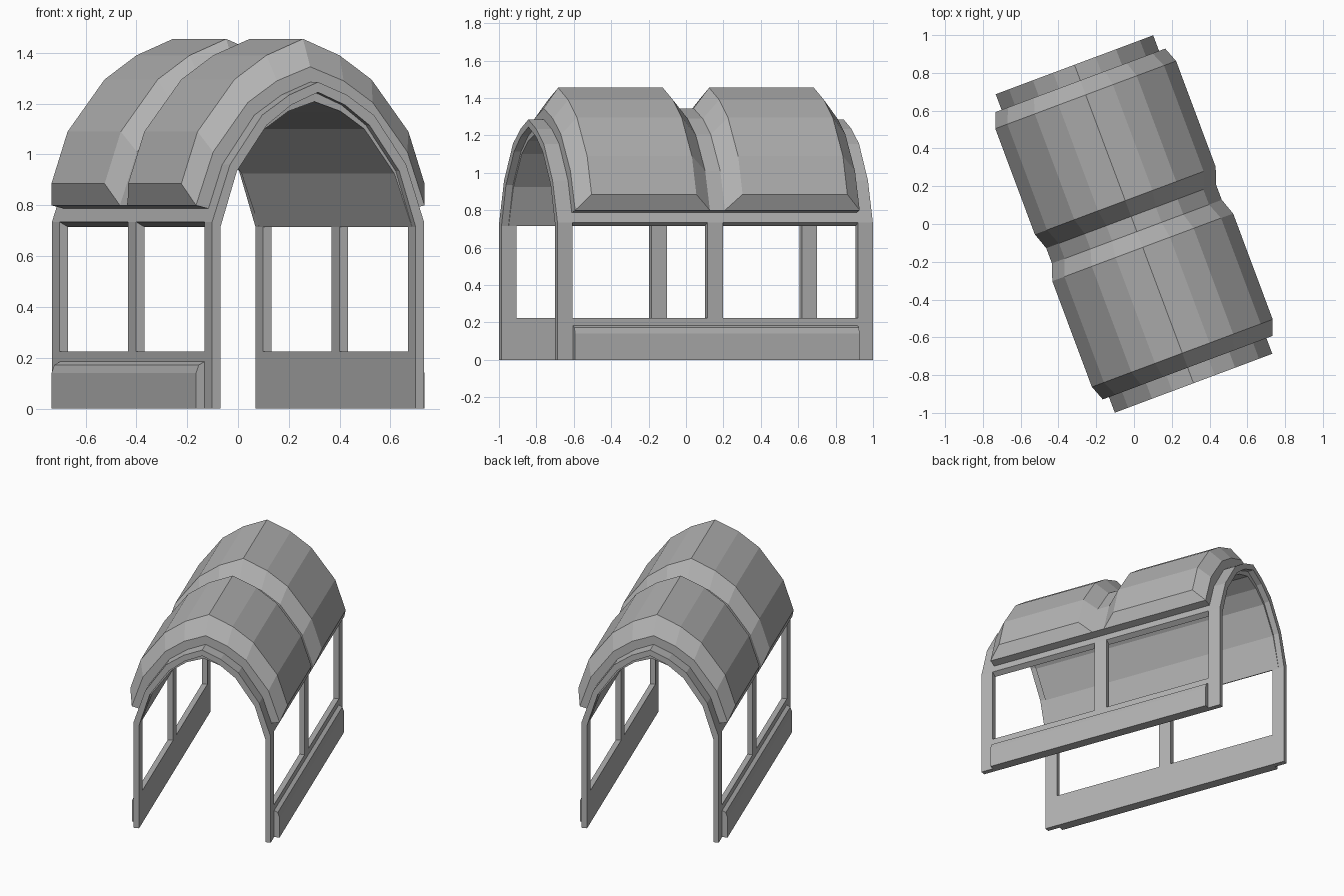
import bpy, bmesh, math

cube = bpy.data.objects.get("Cube")
if cube:
    bpy.data.objects.remove(cube, do_unlink=True)

TURN = math.radians(20.5)   # the whole model is turned about z
END, INSET = 0.9, 0.812     # half length of shell and of cladding

grey = bpy.data.materials.new("plain grey")
grey.use_nodes = True
colour = (0.45, 0.45, 0.45, 1)
grey.diffuse_color = colour
grey.node_tree.nodes["Principled BSDF"].inputs["Base Color"].default_value = colour


def finish(name, bm):
    bmesh.ops.remove_doubles(bm, verts=bm.verts, dist=0.0005)
    bmesh.ops.recalc_face_normals(bm, faces=bm.faces)
    mesh = bpy.data.meshes.new(name)
    bm.to_mesh(mesh)
    bm.free()
    mesh.materials.append(grey)
    obj = bpy.data.objects.new(name, mesh)
    obj.rotation_euler.z = TURN
    bpy.context.collection.objects.link(obj)
    return obj


def mirrored(half):
    """Half profile from base to ridge, completed to a full arch."""
    return [(-x, z) for x, z in half] + [p for p in reversed(half[:-1])]


def arch_loft(name, stations):
    """Loft closed arch rings; each station is (y, outer half, inner half)."""
    bm = bmesh.new()
    rings = []
    for y, outer, inner in stations:
        ring = mirrored(outer) + mirrored(inner)[::-1]
        rings.append([bm.verts.new((x, y, z)) for x, z in ring])
    n = len(rings[0])
    for a, b in zip(rings, rings[1:]):
        for i in range(n):
            j = (i + 1) % n
            bm.faces.new((a[i], a[j], b[j], b[i]))
    for ring in (rings[0], rings[-1]):
        for i in range(n // 2 - 1):
            bm.faces.new((ring[i], ring[i + 1], ring[n - 2 - i], ring[n - 1 - i]))
    return finish(name, bm)


def prism(name, profile, y0, y1):
    """Extrude an x-z profile along y."""
    bm = bmesh.new()
    face = bm.faces.new([bm.verts.new((x, y0, z)) for x, z in profile])
    out = bmesh.ops.extrude_face_region(bm, geom=[face])
    moved = [v for v in out["geom"] if isinstance(v, bmesh.types.BMVert)]
    bmesh.ops.translate(bm, verts=moved, vec=(0, y1 - y0, 0))
    return finish(name, bm)


# Half profiles, base to ridge
shell_out = [(0.445, 0.735), (0.37, 0.96), (0.235, 1.155), (0.12, 1.235), (0, 1.285)]
rim_in = [(0.41, 0.715), (0.341, 0.935), (0.216, 1.115), (0.113, 1.195), (0, 1.245)]
lining_in = [(0.41, 0.715), (0.336, 0.925), (0.21, 1.1), (0.11, 1.17), (0, 1.208)]
clad_high = [(0.48, 0.8), (0.511, 0.885), (0.443, 1.09), (0.288, 1.295), (0.154, 1.39), (0, 1.455)]
clad_low = [(0.48, 0.8), (0.48, 0.8), (0.408, 1.01), (0.262, 1.205), (0.14, 1.29), (0, 1.345)]
clad_in = [(0.428, 0.787)] + shell_out
clad_in[1] = (0.425, 0.795)

# Roof shell with a thinner rim at both ends
LIP = END - 0.04
arch_loft("roof_shell", [(-END, shell_out, rim_in), (-LIP, shell_out, rim_in),
                         (-LIP + 0.001, shell_out, lining_in), (LIP - 0.001, shell_out, lining_in),
                         (LIP, shell_out, rim_in), (END, shell_out, rim_in)])

# Roof cladding: two bevelled bays with a groove between
levels = [(INSET, clad_low), (0.73, clad_high), (0.132, clad_high), (0.043, clad_low)]
stations = [(-y, half, clad_in) for y, half in levels]
stations += [(y, half, clad_in) for y, half in reversed(levels)]
arch_loft("roof_cladding", stations)

# Side walls: sill panel, window posts and outer skirt
for label, s in (("left", 1), ("right", -1)):
    def side(points):
        return [(s * x, z) for x, z in points]

    prism(label + "_sill_panel", side([(0.41, 0), (0.445, 0), (0.445, 0.225), (0.41, 0.225)]), -END, END)
    post = side([(0.41, 0.225), (0.445, 0.225), (0.445, 0.735), (0.41, 0.715)])
    for place, y0, y1 in (("front", -END, -0.815), ("middle", -0.045, 0.045), ("back", 0.815, END)):
        prism(f"{label}_{place}_post", post, y0, y1)
    prism(label + "_skirt", side([(0.444, 0), (0.48, 0), (0.48, 0.14), (0.468, 0.172), (0.444, 0.185)]),
          -INSET, INSET)
